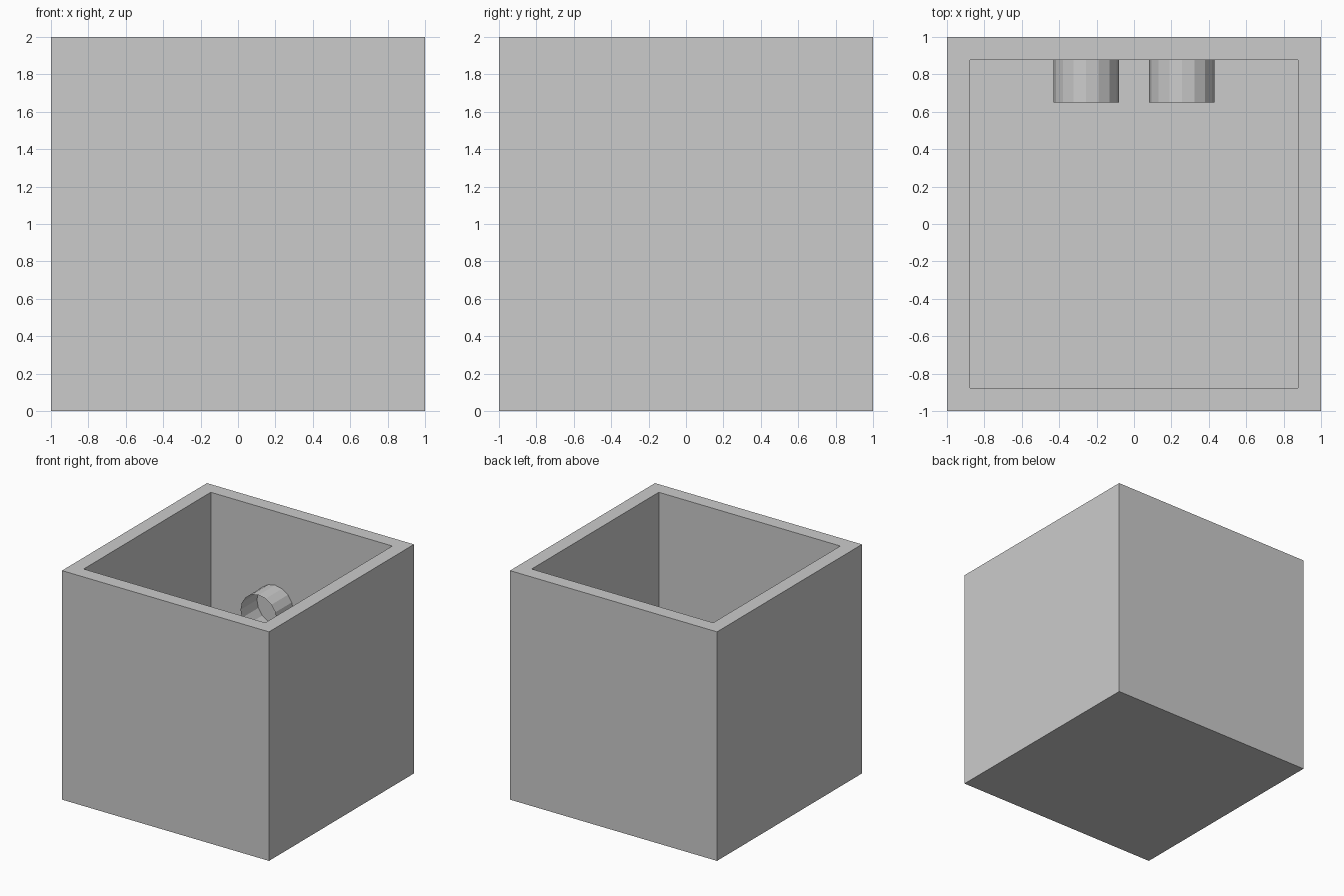
import bpy, bmesh, math
from mathutils import Matrix

if "Cube" in bpy.data.objects:
    bpy.data.objects.remove(bpy.data.objects["Cube"])

WALL = 0.123


def finish(bm, name):
    mesh = bpy.data.meshes.new(name)
    bm.to_mesh(mesh)
    bm.free()
    obj = bpy.data.objects.new(name, mesh)
    bpy.context.collection.objects.link(obj)
    return obj


# open-topped box: inset the top face for the rim, then extrude it down to the floor
bm = bmesh.new()
bmesh.ops.create_cube(bm, size=2, matrix=Matrix.Translation((0, 0, 1)))
bm.normal_update()
top = max(bm.faces, key=lambda f: f.calc_center_median().z)
bmesh.ops.inset_region(bm, faces=[top], thickness=WALL, use_even_offset=True)
floor = bmesh.ops.extrude_discrete_faces(bm, faces=[top])["faces"][0]
for v in floor.verts:
    v.co.z = WALL
bm.normal_update()
finish(bm, "open_box")


# open 16-sided tube standing out from the inner back wall
def tube(name, x, z=1.18, radius=0.175, front=0.65, back=1 - WALL):
    bm = bmesh.new()
    place = Matrix.Translation((x, (front + back) / 2, z)) @ Matrix.Rotation(math.pi / 2, 4, 'X')
    bmesh.ops.create_cone(bm, cap_ends=False, segments=16, radius1=radius,
                          radius2=radius, depth=back - front, matrix=place)
    finish(bm, name)


for side, x in (("left", -0.256), ("right", 0.256)):
    tube(side + "_wall_tube", x)
